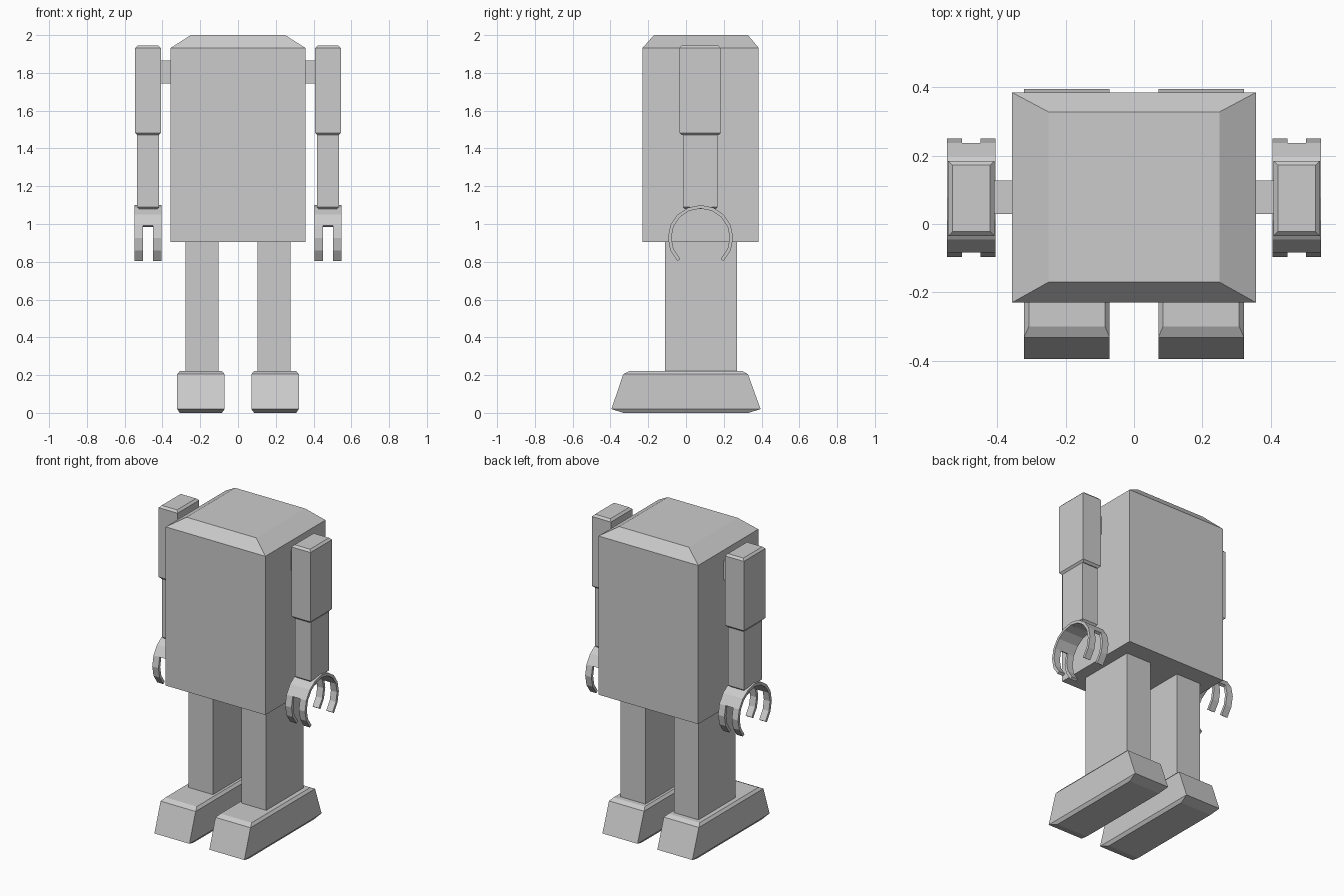
import bpy, bmesh, math

if "Cube" in bpy.data.objects:
    bpy.data.objects.remove(bpy.data.objects["Cube"])

grey = bpy.data.materials.new("plain grey")
grey.diffuse_color = (0.6, 0.6, 0.6, 1)
grey.use_nodes = True
grey.node_tree.nodes["Principled BSDF"].inputs["Base Color"].default_value = grey.diffuse_color


def finish(name, bm, mirror):
    mesh = bpy.data.meshes.new(name)
    bm.to_mesh(mesh)
    bm.free()
    mesh.materials.append(grey)
    ob = bpy.data.objects.new(name, mesh)
    bpy.context.collection.objects.link(ob)
    if mirror:
        ob.modifiers.new("mirror", 'MIRROR')
    return ob


def block(name, rings, mirror=True):
    """Solid lofted through rectangles (z, x0, x1, y0, y1), bottom to top."""
    bm = bmesh.new()
    loops = [[bm.verts.new(p) for p in ((x0, y0, z), (x1, y0, z), (x1, y1, z), (x0, y1, z))]
             for z, x0, x1, y0, y1 in rings]
    bm.faces.new(loops[0][::-1])
    bm.faces.new(loops[-1])
    for a, b in zip(loops, loops[1:]):
        for i in range(4):
            k = (i + 1) % 4
            bm.faces.new((a[i], a[k], b[k], b[i]))
    return finish(name, bm, mirror)


def chamfered(name, x0, x1, y0, y1, z0, z1, c, d):
    """Box with chamfered top and bottom rims: c inwards, d in height."""
    inset = (x0 + c, x1 - c, y0 + c, y1 - c)
    full = (x0, x1, y0, y1)
    return block(name, [(z0, *inset), (z0 + d, *full), (z1 - d, *full), (z1, *inset)])


# Body with sloping top rim
block("body", [(0.905, -0.357, 0.357, -0.23, 0.385),
               (1.932, -0.357, 0.357, -0.23, 0.385),
               (2.0, -0.25, 0.25, -0.17, 0.328)], mirror=False)

# Legs and feet
block("legs", [(0.21, 0.102, 0.279, -0.11, 0.27), (0.905, 0.102, 0.279, -0.11, 0.27)])
block("feet", [(0.0, 0.085, 0.308, -0.33, 0.33),
               (0.02, 0.071, 0.322, -0.395, 0.395),
               (0.205, 0.071, 0.322, -0.332, 0.328),
               (0.221, 0.085, 0.308, -0.30, 0.30)])

# Arms
block("shoulder_pegs", [(1.743, 0.35, 0.415, 0.03, 0.128), (1.865, 0.35, 0.415, 0.03, 0.128)])
chamfered("upper_arms", 0.408, 0.544, -0.035, 0.185, 1.47, 1.945, 0.013, 0.013)
chamfered("forearms", 0.418, 0.534, -0.016, 0.167, 1.08, 1.48, 0.01, 0.01)

# Claw hands: open ring, split into two fingers below the palm on each side
bm = bmesh.new()
columns = (0.405, 0.450, 0.503, 0.547)
steps = 12
grid = []
for i in range(steps + 1):
    a = math.radians(-45 + 22.5 * i)
    y, z = 0.077 + 0.173 * math.cos(a), 0.927 + 0.173 * math.sin(a)
    grid.append([bm.verts.new((x, y, z)) for x in columns])
for i in range(steps):
    for j in range(3):
        if j == 1 and (i < 3 or i >= steps - 3):
            continue
        bm.faces.new((grid[i][j], grid[i + 1][j], grid[i + 1][j + 1], grid[i][j + 1]))
hands = finish("hands", bm, False)
solid = hands.modifiers.new("thickness", 'SOLIDIFY')
solid.thickness = 0.018
solid.offset = -1
solid.use_even_offset = True
hands.modifiers.new("mirror", 'MIRROR')
